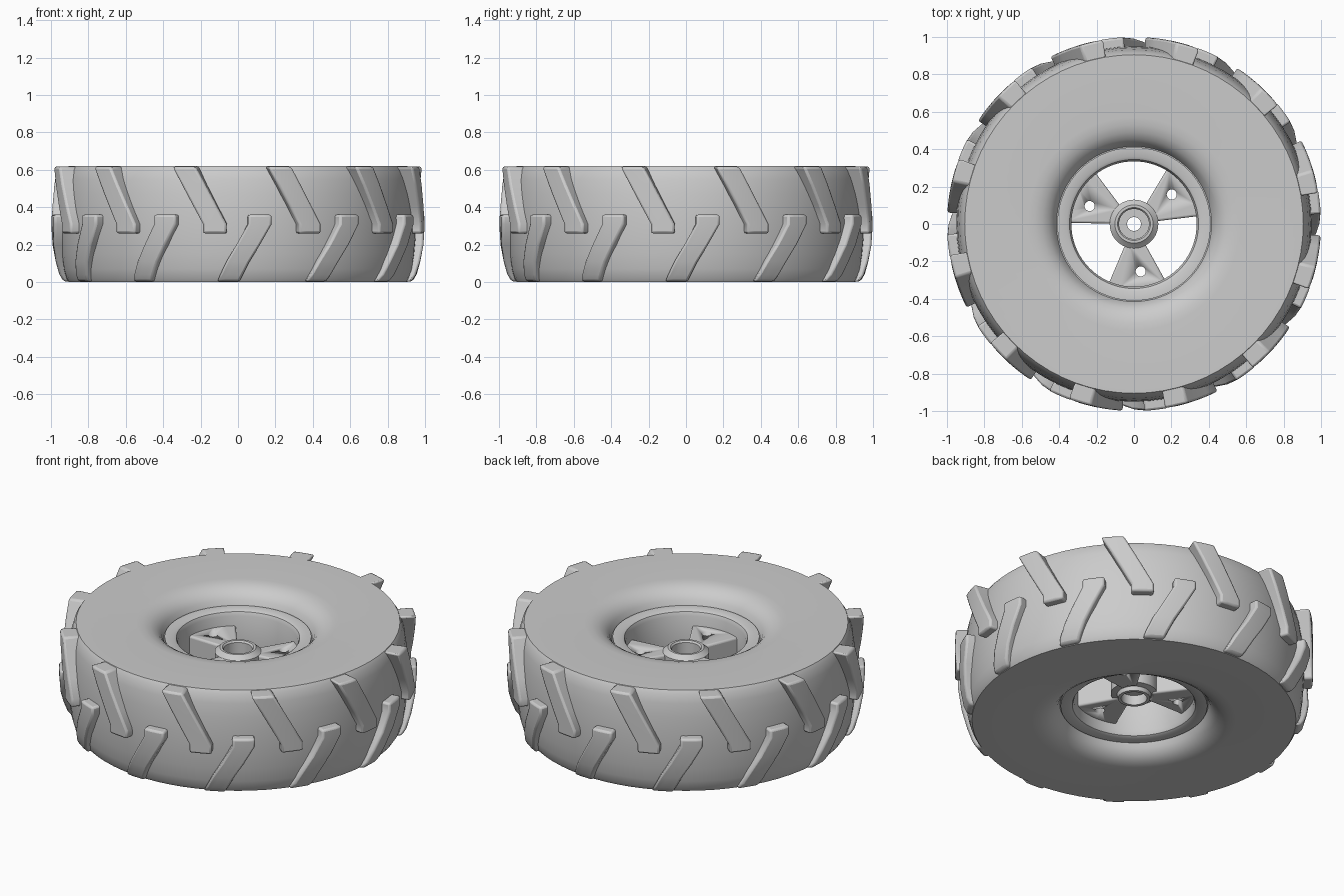
import bpy, bmesh
from math import sin, cos, pi, radians

if "Cube" in bpy.data.objects:
    bpy.data.objects.remove(bpy.data.objects["Cube"])

def finish(name, bm, smooth=35, bevel=0, segs=2):
    bmesh.ops.recalc_face_normals(bm, faces=bm.faces[:])
    me = bpy.data.meshes.new(name)
    bm.to_mesh(me)
    bm.free()
    ob = bpy.data.objects.new(name, me)
    bpy.context.collection.objects.link(ob)
    bpy.ops.object.select_all(action='DESELECT')
    ob.select_set(True)
    bpy.context.view_layer.objects.active = ob
    bpy.ops.object.shade_smooth_by_angle(angle=radians(smooth))
    if bevel:
        mod = ob.modifiers.new("soft_edges", 'BEVEL')
        mod.width = bevel
        mod.segments = segs
        mod.limit_method = 'ANGLE'
        mod.angle_limit = radians(40)
    return ob

def polar(r, a, z):
    return (r * cos(a), r * sin(a), z)

def revolve(name, profile, n=72):
    """Spin a closed (radius, z) profile around the z axis."""
    bm = bmesh.new()
    rings = [[bm.verts.new(polar(r, 2 * pi * i / n, z)) for r, z in profile] for i in range(n)]
    m = len(profile)
    for i in range(n):
        a, b = rings[i], rings[(i + 1) % n]
        for j in range(m):
            k = (j + 1) % m
            bm.faces.new((a[j], b[j], b[k], a[k]))
    return finish(name, bm)

H = 0.62

# Tyre carcass: bulged tread, flat sidewalls, bowl down to the rim on both sides
half = [(0.40, 0.10), (0.415, 0.10), (0.43, 0.065), (0.455, 0.035),
        (0.49, 0.014), (0.53, 0.003), (0.57, 0.0), (0.905, 0.0),
        (0.918, 0.02), (0.932, 0.07), (0.943, 0.15), (0.949, 0.24)]
revolve("tyre", half + [(0.95, 0.31)] + [(r, H - z) for r, z in reversed(half)])

# Rim barrel with flanges
rim = [(0.41, 0.09), (0.36, 0.09), (0.345, 0.098), (0.335, 0.12)]
revolve("rim", rim + [(r, H - z) for r, z in reversed(rim)])

# Hub tube with a recess at each end and a through bore
revolve("hub", [(0.037, 0.20), (0.037, 0.38), (0.08, 0.38), (0.08, 0.455), (0.088, 0.465),
                (0.102, 0.465), (0.112, 0.455), (0.13, 0.44), (0.13, 0.17), (0.095, 0.165),
                (0.09, 0.14), (0.072, 0.14), (0.072, 0.20)], 48)

# Bolt hole cutters and three wedge spokes
for k in range(3):
    hole = radians(38 + 120 * k)
    bm = bmesh.new()
    bmesh.ops.create_cone(bm, cap_ends=True, segments=20, radius1=0.027, radius2=0.027, depth=1)
    bmesh.ops.translate(bm, verts=bm.verts[:], vec=polar(0.256, hole, 0.3))
    cutter = finish(f"bolt_hole_cutter_{k + 1}", bm)
    cutter.hide_render = True
    cutter.display_type = 'WIRE'

    mid = radians(33 + 120 * k)
    angles = [mid + radians(26) * t for t in (-1, -0.6, -0.2, 0.2, 0.6, 1)]
    outline = [(0.36, a) for a in angles] + [(0.10, a) for a in reversed(angles)]
    bm = bmesh.new()
    face = bm.faces.new([bm.verts.new(polar(r, a, 0.16)) for r, a in outline])
    ext = bmesh.ops.extrude_face_region(bm, geom=[face])
    bmesh.ops.translate(bm, verts=[v for v in ext['geom'] if isinstance(v, bmesh.types.BMVert)],
                        vec=(0, 0, 0.28))
    spoke = finish(f"spoke_{k + 1}", bm, bevel=0.012, segs=3)
    mod = spoke.modifiers.new("bolt_hole", 'BOOLEAN')
    mod.operation = 'DIFFERENCE'
    mod.object = cutter
    mod.solver = 'EXACT'

# Tread lugs: rows of (z, outer radius, angle in degrees), swept as a bent bar
def lug_row(name, rows, count=12, half_width=3.7):
    bm = bmesh.new()
    cols = (-1, -0.33, 0.33, 1)
    for i in range(count):
        loops = []
        for z, r, deg in rows:
            ang = [radians(-90 + deg + half_width * c + 360 / count * i) for c in cols]
            loops.append([bm.verts.new(polar(r, a, z)) for a in ang] +
                         [bm.verts.new(polar(0.895, a, z)) for a in reversed(ang)])
        for p, q in zip(loops, loops[1:]):
            for j in range(8):
                k = (j + 1) % 8
                bm.faces.new((p[j], p[k], q[k], q[j]))
        bm.faces.new(loops[0])
        bm.faces.new(loops[-1])
    finish(name, bm, bevel=0.012)

lug_row("lower_lugs", [(0.003, 0.932, -3.2), (0.04, 0.955, -2.1), (0.11, 0.975, 0.0),
                       (0.20, 0.992, 3.2), (0.31, 1.0, 6.8), (0.36, 1.0, 6.8)])
lug_row("upper_lugs", [(0.26, 1.0, -7.2), (0.31, 1.0, -7.2), (0.41, 1.0, -10.4),
                       (0.52, 1.0, -13.9), (0.617, 0.998, -17.0)])
